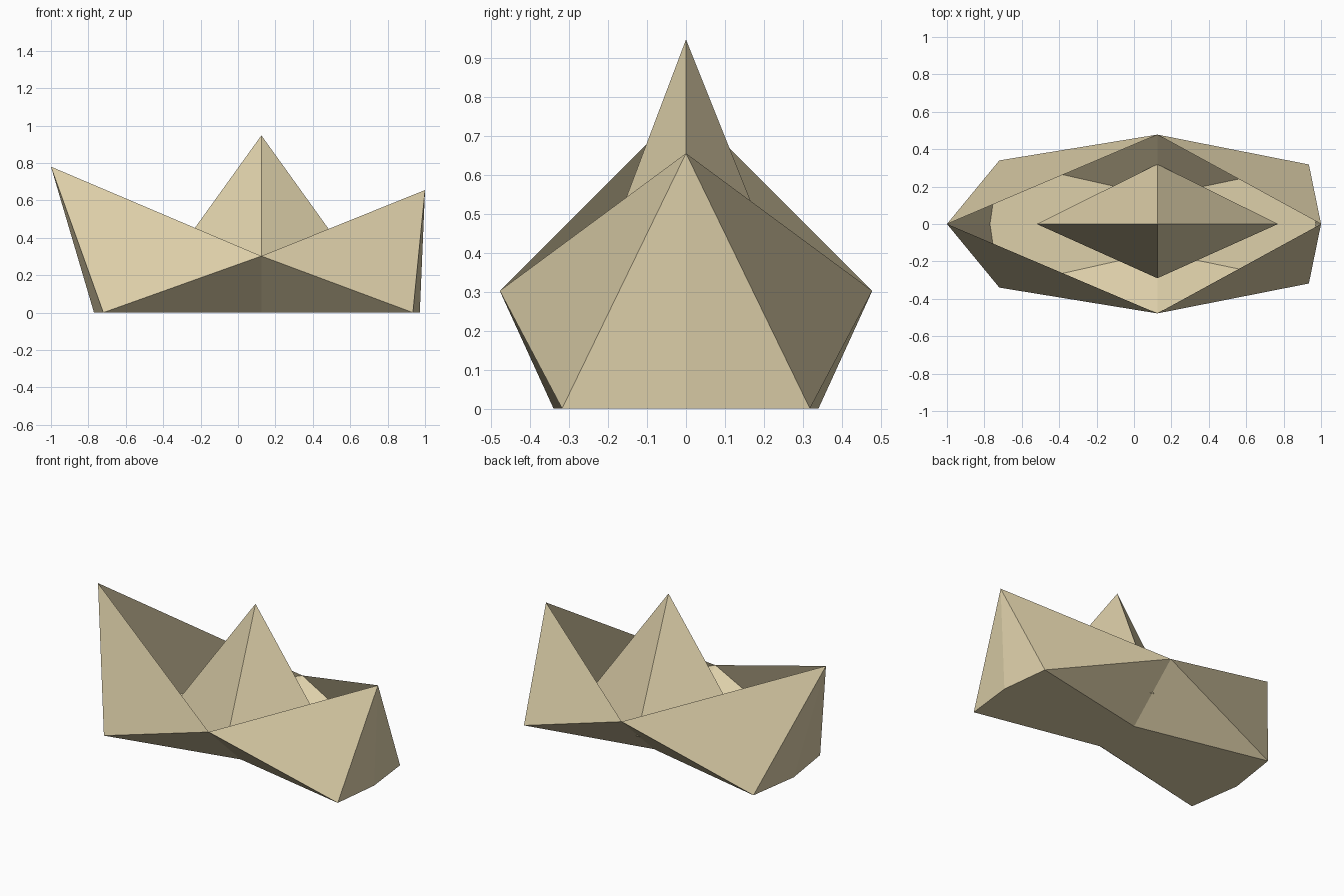
import bpy
import bmesh

if "Cube" in bpy.data.objects:
    bpy.data.objects.remove(bpy.data.objects["Cube"])

paper = bpy.data.materials.new("paper")
paper.diffuse_color = (0.73, 0.63, 0.40, 1)
paper.use_nodes = True
paper.node_tree.nodes["Principled BSDF"].inputs["Base Color"].default_value = paper.diffuse_color
MID = 0.125  # x of the central fold


def fold(name, points, faces):
    """Make a folded sheet from named points and faces."""
    bm = bmesh.new()
    v = {k: bm.verts.new(p) for k, p in points.items()}
    for f in faces:
        bm.faces.new([v[k] for k in f.split()])
    bmesh.ops.recalc_face_normals(bm, faces=bm.faces)
    mesh = bpy.data.meshes.new(name)
    bm.to_mesh(mesh)
    bm.free()
    mesh.materials.append(paper)
    obj = bpy.data.objects.new(name, mesh)
    bpy.context.collection.objects.link(obj)
    return obj


# Hull: raised bow and stern, wings folded out to a low rim, pinched floor
points = {
    "tipL": (-1, 0, 0.78), "tipR": (1, 0, 0.655),
    "endL": (-0.77, 0, 0), "endR": (0.972, 0, 0),
}
faces = []
for side, s in (("F", -1), ("B", 1)):
    points["rim" + side] = (MID, s * 0.478, 0.302)
    points["waist" + side] = (MID, s * 0.15, 0)
    points["cornerL" + side] = (-0.72, s * 0.34, 0)
    points["cornerR" + side] = (0.935, s * 0.318, 0)
    for e in "LR":
        faces += [
            f"tip{e} end{e} corner{e}{side}",             # end panel
            f"tip{e} corner{e}{side} rim{side}",          # outer wall
            f"rim{side} corner{e}{side} waist{side}",     # lower tuck
            f"end{e} corner{e}{side} waist{side}",        # floor
        ]
for e in "LR":
    faces.append(f"end{e} waistF waistB")
fold("boat_hull", points, faces)

# Central sail: open four-sided pyramid
fold("boat_sail", {
    "top": (MID, 0, 0.947),
    "l": (-0.52, 0, 0.05), "r": (0.77, 0, 0.05),
    "f": (MID, -0.29, 0.18), "b": (MID, 0.32, 0.147),
}, ["top l f", "top f r", "top r b", "top b l"])
